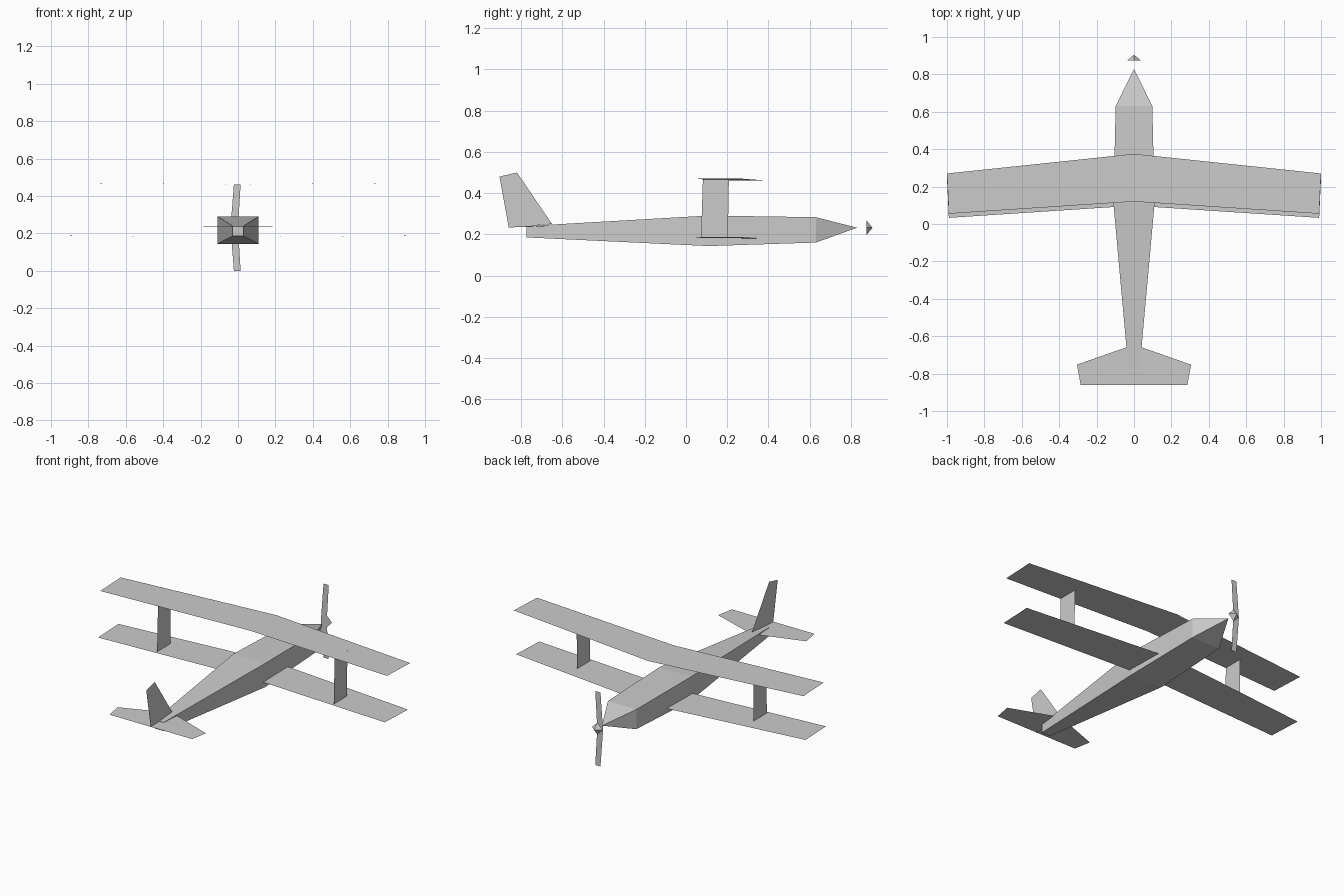
import bpy
import bmesh
import math

if "Cube" in bpy.data.objects:
    bpy.data.objects.remove(bpy.data.objects["Cube"])

grey = bpy.data.materials.new("plain_grey")
grey.diffuse_color = (0.6, 0.6, 0.6, 1)
grey.use_nodes = True
grey.node_tree.nodes["Principled BSDF"].inputs["Base Color"].default_value = grey.diffuse_color


def add_part(name, verts, faces, solid=False):
    mesh = bpy.data.meshes.new(name)
    mesh.from_pydata(verts, [], faces)
    if solid:
        bm = bmesh.new()
        bm.from_mesh(mesh)
        bmesh.ops.recalc_face_normals(bm, faces=bm.faces)
        bm.to_mesh(mesh)
        bm.free()
    mesh.materials.append(grey)
    obj = bpy.data.objects.new(name, mesh)
    bpy.context.collection.objects.link(obj)
    return obj


def add_sheet(name, half):
    """Flat surface mirrored over x; half = root front, tip front, tip back, root back."""
    a, b, c, d = half
    mirror = [(-x, y, z) for x, y, z in (b, c)]
    return add_part(name, [a, b, c, d] + mirror, [(0, 3, 2, 1), (0, 4, 5, 3)])


# Fuselage: box sections tapering to the tail, with a pointed nose
sections = [(-0.775, 0.03, 0.185, 0.24), (0.11, 0.11, 0.143, 0.291), (0.63, 0.098, 0.16, 0.283)]
verts, faces = [], [(0, 1, 2, 3)]
for y, w, low, high in sections:
    verts += [(-w, y, low), (w, y, low), (w, y, high), (-w, y, high)]
for s in range(len(sections) - 1):
    for i in range(4):
        j = (i + 1) % 4
        faces.append((4 * s + i, 4 * s + j, 4 * s + 4 + j, 4 * s + 4 + i))
verts.append((0, 0.83, 0.232))
faces += [(8 + i, 8 + (i + 1) % 4, 12) for i in range(4)]
add_part("fuselage", verts, faces, solid=True)

# Thin swept wings, the lower one set slightly back
for name, shift, z in (("upper_wing", 0, 0.462), ("lower_wing", -0.022, 0.18)):
    add_sheet(name, [(0, 0.375 + shift, z), (1, 0.27 + shift, z + 0.008),
                     (0.99, 0.055 + shift, z + 0.008), (0, 0.12 + shift, z)])

# Tailplane and fin
add_sheet("tailplane", [(0, -0.645, 0.241), (0.305, -0.752, 0.236),
                        (0.285, -0.86, 0.236), (0, -0.86, 0.236)])
add_part("tail_fin", [(0, -0.86, 0.232), (0, -0.65, 0.25), (0, -0.82, 0.50), (0, -0.905, 0.48)],
         [(0, 1, 2, 3)])

# Flat struts between the wings
for side, name in ((1, "right_strut"), (-1, "left_strut")):
    x = 0.61 * side
    ring = [(x, 0.073, 0.185), (x, 0.203, 0.185), (x, 0.208, 0.467), (x, 0.082, 0.467)]
    add_part(name, ring, [(0, 1, 2, 3) if side > 0 else (3, 2, 1, 0)])

# Propeller blades, bent at the hub
for name, tip in (("upper_blade", 0.462), ("lower_blade", 0.0)):
    ring = [(-0.04, 0.875, 0.231), (0.0, 0.875, 0.231), (0.014, 0.875, tip), (-0.022, 0.875, tip)]
    add_part(name, ring, [(0, 1, 2, 3) if tip < 0.2 else (3, 2, 1, 0)])

# Pointed propeller hub
hub = [(0.036 * math.cos(i * math.pi / 2), 0.875, 0.232 + 0.037 * math.sin(i * math.pi / 2))
       for i in range(4)] + [(0, 0.905, 0.232)]
add_part("propeller_hub", hub, [(i, (i + 1) % 4, 4) for i in range(4)] + [(0, 1, 2, 3)], solid=True)
